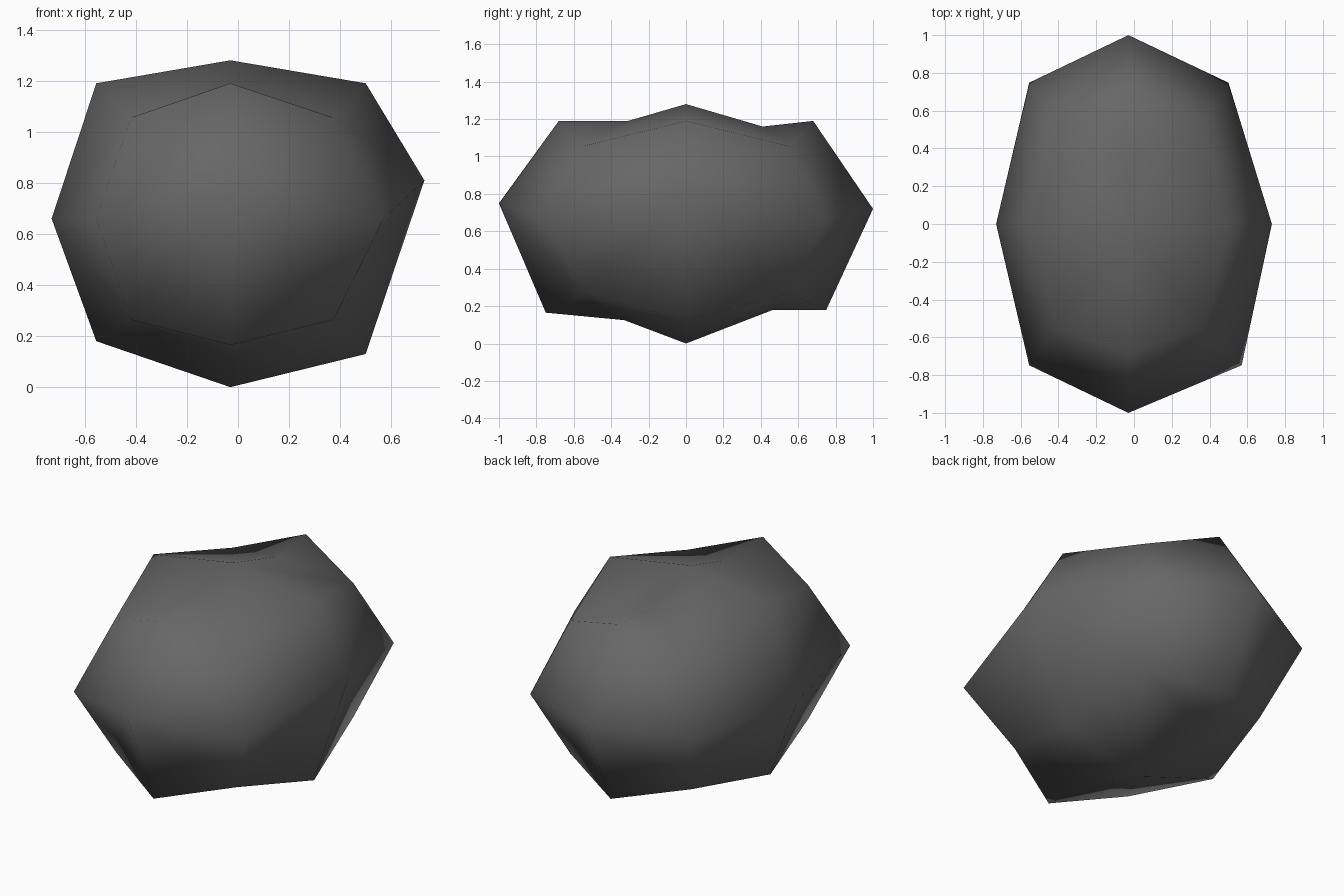
import bpy, bmesh
from itertools import product

if "Cube" in bpy.data.objects:
    bpy.data.objects.remove(bpy.data.objects["Cube"])

# Rock: a cube divided 2x2 per side, rounded, with uneven hand-placed points
places = {
    # side centres
    (-1, 0, 0): (-.73, 0, .66), (1, 0, 0): (.73, 0, .81),
    (0, -1, 0): (-.03, -1, .75), (0, 1, 0): (-.03, 1, .72),
    (0, 0, -1): (-.03, 0, 0), (0, 0, 1): (-.03, 0, 1.28),
    # edge middles
    (-1, 0, 1): (-.555, 0, 1.19), (1, 0, 1): (.5, 0, 1.19),
    (-1, 0, -1): (-.555, 0, .18), (1, 0, -1): (.5, 0, .13),
    (0, -1, 1): (-.03, -.68, 1.19), (0, 1, 1): (-.03, .68, 1.19),
    (0, -1, -1): (-.03, -.75, .165), (0, 1, -1): (-.03, .75, .18),
}
# upright edges and corners
for i, j in product((-1, 1), repeat=2):
    places[(i, j, 0)] = (-.555 if i < 0 else .5 if j > 0 else .57, .748 * j, .66)
    for k in (-1, 1):
        places[(i, j, k)] = (.375 if i > 0 else -.42, .55 * j, 1.055 if k > 0 else .265)

# shallow dips on the top and the underside
dips = {
    (0, -1, 1): (-.03, -.31, 1.19), (0, 1, 1): (-.03, .41, 1.16),
    (0, -1, -1): (-.03, -.33, .125), (0, 1, -1): (-.03, .46, .178),
}

bm = bmesh.new()
pts = {k: bm.verts.new(p) for k, p in places.items()}
dip_pts = {k: bm.verts.new(p) for k, p in dips.items()}

for axis in range(3):
    u, v = [a for a in range(3) if a != axis]
    for d, s, t in product((-1, 1), repeat=3):
        def key(a, b):
            k = [0, 0, 0]
            k[axis], k[u], k[v] = d, a, b
            return tuple(k)
        centre, corner = pts[key(0, 0)], pts[key(s, t)]
        for e in (key(s, 0), key(0, t)):
            if axis == 2 and e in dip_pts:
                bm.faces.new((centre, dip_pts[e], corner))
                bm.faces.new((dip_pts[e], pts[e], corner))
            else:
                bm.faces.new((centre, pts[e], corner))

bmesh.ops.recalc_face_normals(bm, faces=bm.faces[:])
for f in bm.faces:
    f.smooth = True
mesh = bpy.data.meshes.new("rock")
bm.to_mesh(mesh)
bm.free()

# Dark grey stone
mat = bpy.data.materials.new("dark grey stone")
mat.diffuse_color = (.135, .135, .135, 1)
mat.use_nodes = True
mat.node_tree.nodes["Principled BSDF"].inputs["Base Color"].default_value = mat.diffuse_color
mesh.materials.append(mat)
rock = bpy.data.objects.new("rock", mesh)
bpy.context.collection.objects.link(rock)
